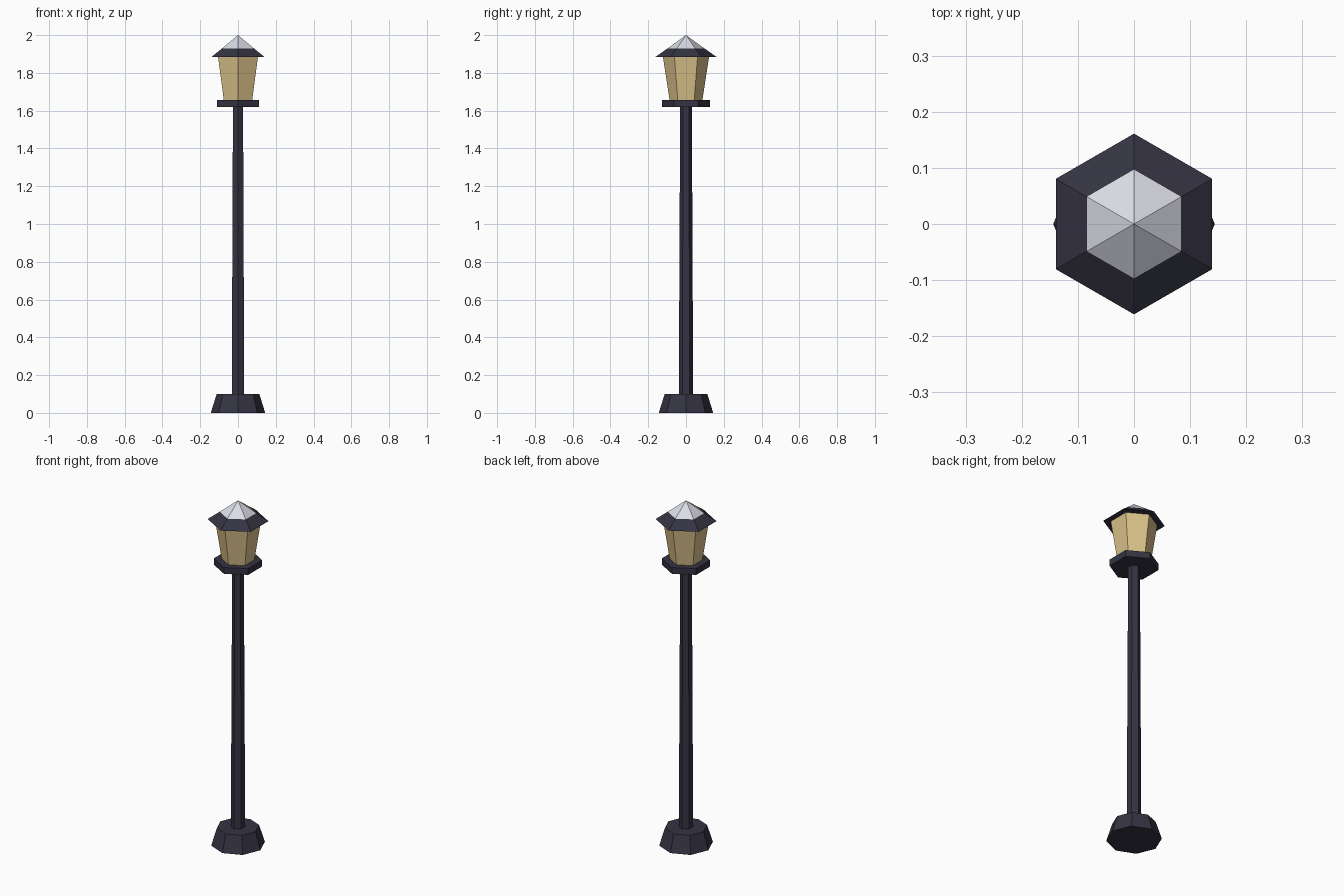
import bpy
import bmesh
from math import cos, sin, pi

cube = bpy.data.objects.get("Cube")
if cube:
    bpy.data.objects.remove(cube, do_unlink=True)


def make_material(name, rgb):
    mat = bpy.data.materials.new(name)
    mat.use_nodes = True
    colour = (*rgb, 1)
    mat.diffuse_color = colour
    mat.node_tree.nodes["Principled BSDF"].inputs["Base Color"].default_value = colour
    return mat


iron = make_material("dark iron", (0.035, 0.033, 0.055))
glass = make_material("warm glass", (0.70, 0.54, 0.25))
silver = make_material("pale silver", (0.70, 0.71, 0.78))


def lathe(name, sides, profile, mat, turn=0.0):
    """Flat-sided solid from (radius, height) rings; a zero radius is a point."""
    bm = bmesh.new()
    rings = []
    for radius, z in profile:
        if radius == 0:
            rings.append([bm.verts.new((0, 0, z))] * sides)
        else:
            angles = [turn + 2 * pi * i / sides for i in range(sides)]
            rings.append([bm.verts.new((radius * cos(a), radius * sin(a), z)) for a in angles])
    for low, high in zip(rings, rings[1:]):
        for i in range(sides):
            j = (i + 1) % sides
            corners = [low[i], low[j], high[j], high[i]]
            bm.faces.new(list(dict.fromkeys(corners)))
    bm.faces.new(rings[0][::-1])
    if profile[-1][0] > 0:
        bm.faces.new(rings[-1])
    bmesh.ops.recalc_face_normals(bm, faces=bm.faces)
    mesh = bpy.data.meshes.new(name)
    bm.to_mesh(mesh)
    bm.free()
    mesh.materials.append(mat)
    obj = bpy.data.objects.new(name, mesh)
    bpy.context.collection.objects.link(obj)
    return obj


# Octagonal foot
lathe("base", 8, [(0.144, 0), (0.113, 0.1)], iron)

# Hexagonal parts share one orientation, with corners at front and back
corner = pi / 2
lathe("pole", 6, [(0.038, 0.1), (0.031, 1.62)], iron, corner)
lathe("lantern_tray", 6, [(0.128, 1.62), (0.128, 1.657)], iron, corner)
lathe("lantern_glass", 6, [(0.087, 1.657), (0.122, 1.885)], glass, corner)
lathe("roof_brim", 6, [(0.161, 1.885), (0.097, 1.93)], iron, corner)
lathe("roof_cap", 6, [(0.097, 1.93), (0, 2)], silver, corner)
